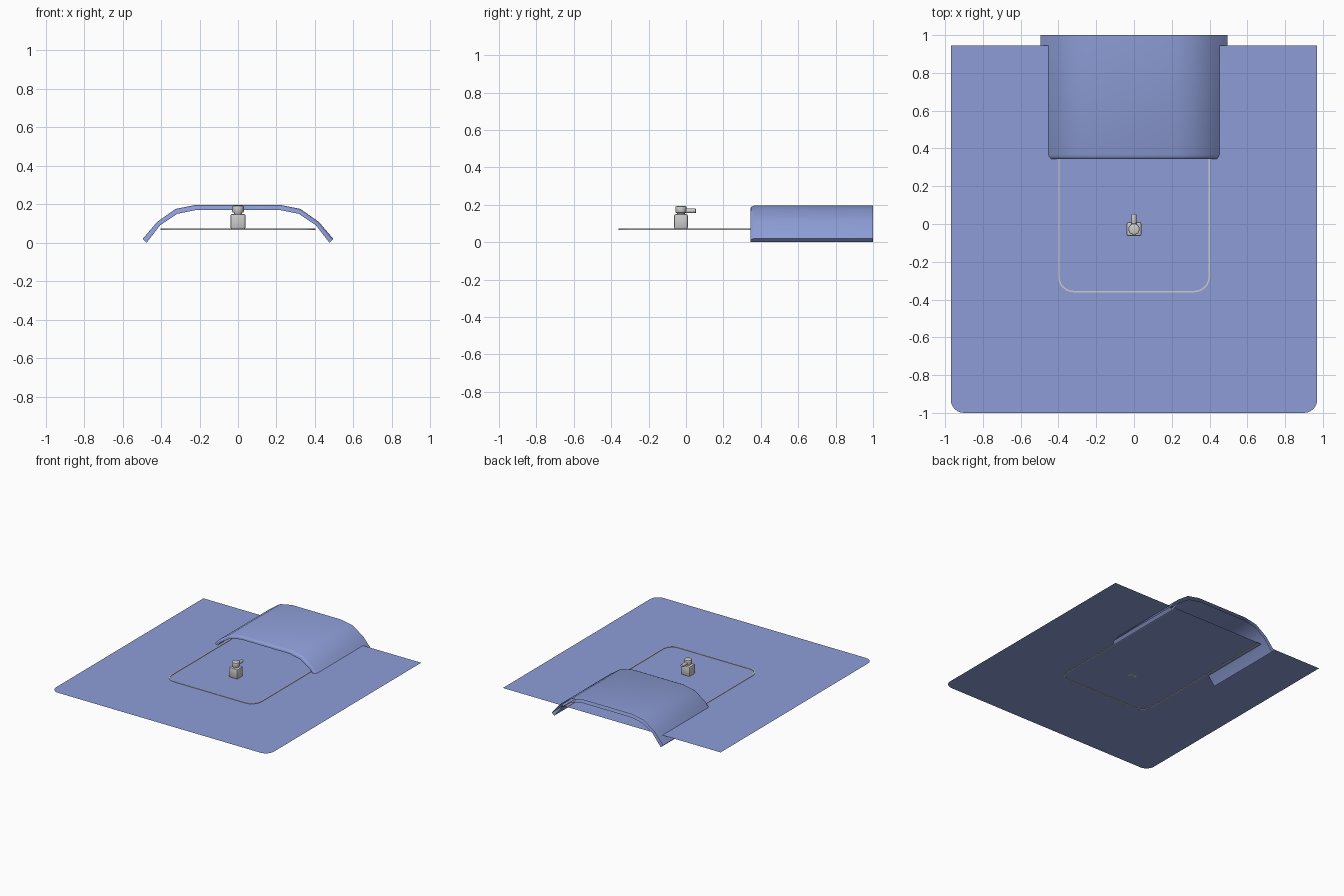
import bpy, bmesh, math

if "Cube" in bpy.data.objects:
    bpy.data.objects.remove(bpy.data.objects["Cube"])

Z = 0.07          # height of the sheet
BACK = 0.945      # rear edge of the sheet

blue = bpy.data.materials.new("blue")
blue.diffuse_color = (0.27, 0.34, 0.68, 1)
blue.use_nodes = True
blue.node_tree.nodes["Principled BSDF"].inputs["Base Color"].default_value = blue.diffuse_color


def finish(bm, name, mat=None, smooth=None):
    me = bpy.data.meshes.new(name)
    bm.to_mesh(me)
    bm.free()
    ob = bpy.data.objects.new(name, me)
    bpy.context.collection.objects.link(ob)
    if mat:
        me.materials.append(mat)
    if smooth:
        bpy.ops.object.select_all(action='DESELECT')
        ob.select_set(True)
        bpy.context.view_layer.objects.active = ob
        bpy.ops.object.shade_smooth_by_angle(angle=math.radians(smooth))
    return ob


def u_outline(w, front, back, r, n=6):
    """U shape: square at the back, rounded at the two front corners."""
    left = [(-w, back)]
    for i in range(n + 1):
        a = math.pi / 2 * i / n
        left.append((-w + r - r * math.cos(a), front + r - r * math.sin(a)))
    return left + [(-x, y) for x, y in reversed(left)]


def box(name, size, loc, bevel, segments=2):
    bm = bmesh.new()
    bmesh.ops.create_cube(bm, size=1)
    for v in bm.verts:
        v.co = [c * s + l for c, s, l in zip(v.co, size, loc)]
    bmesh.ops.bevel(bm, geom=bm.edges[:], offset=bevel, segments=segments,
                    profile=0.5, affect='EDGES')
    return finish(bm, name, smooth=40)


def cylinder(name, r, depth, loc, bevel, along_y=False, n=20):
    bm = bmesh.new()
    bmesh.ops.create_cone(bm, cap_ends=True, segments=n, radius1=r, radius2=r, depth=depth)
    if bevel:
        rims = [e for e in bm.edges if abs(e.verts[0].co.z - e.verts[1].co.z) < 1e-6]
        bmesh.ops.bevel(bm, geom=rims, offset=bevel, segments=2, profile=0.5, affect='EDGES')
    ob = finish(bm, name, smooth=40)
    ob.location = loc
    if along_y:
        ob.rotation_euler.x = math.pi / 2
    return ob


# Paper-thin flat sheet
bm = bmesh.new()
bm.faces.new([bm.verts.new((x, y, Z)) for x, y in u_outline(0.97, -1, BACK, 0.07)])
finish(bm, "sheet", blue)

# Thin U-shaped trim strip
bm = bmesh.new()
outer = u_outline(0.403, -0.362, BACK, 0.085)
inner = u_outline(0.395, -0.354, BACK, 0.077)
rings = [[bm.verts.new((x, y, z)) for x, y in path]
         for path, z in ((outer, Z + .004), (inner, Z + .004), (inner, Z - .004), (outer, Z - .004))]
for k in range(4):
    a, b = rings[k], rings[(k + 1) % 4]
    for i in range(len(a) - 1):
        bm.faces.new((a[i], a[i + 1], b[i + 1], b[i]))
bmesh.ops.recalc_face_normals(bm, faces=bm.faces[:])
finish(bm, "trim_strip", smooth=40)

# Arched hood: closed section swept along y, rolled front lip, open back
half_out = [(-.495, .02), (-.42, .108), (-.325, .175), (-.22, .196)]
half_in = [(-.475, .0), (-.405, .09), (-.315, .15), (-.215, .17)]
top = half_out + [(-x, z) for x, z in reversed(half_out)]
low = half_in + [(-x, z) for x, z in reversed(half_in)]
bm = bmesh.new()
loops = []
for y, t in ((1.0, 0), (.366, 0), (.356, .15), (.348, .3), (.345, .46)):
    # t pulls the outer skin towards the inner one to round the lip
    skin = [(a + (c - a) * t, b + (d - b) * t) for (a, b), (c, d) in zip(top, low)]
    loops.append([bm.verts.new((x, y, z)) for x, z in skin + low[::-1]])
for a, b in zip(loops, loops[1:]):
    for i in range(len(a)):
        j = (i + 1) % len(a)
        bm.faces.new((a[i], a[j], b[j], b[i]))
n, front = len(top), loops[-1]
for i in range(n - 1):
    bm.faces.new((front[i], front[i + 1], front[-2 - i], front[-1 - i]))
bmesh.ops.recalc_face_normals(bm, faces=bm.faces[:])
finish(bm, "hood", blue, smooth=45)

# Small valve: body, neck, cap and spout
CY = -0.027
box("valve_body", (.078, .074, .08), (0, CY, Z + .04), .01)
cylinder("valve_neck", .022, .012, (0, CY, .153), 0)
cylinder("valve_cap", .03, .036, (0, CY, .174), .006)
cylinder("valve_spout", .0125, .075, (0, .0155, .167), .004, along_y=True, n=14)
